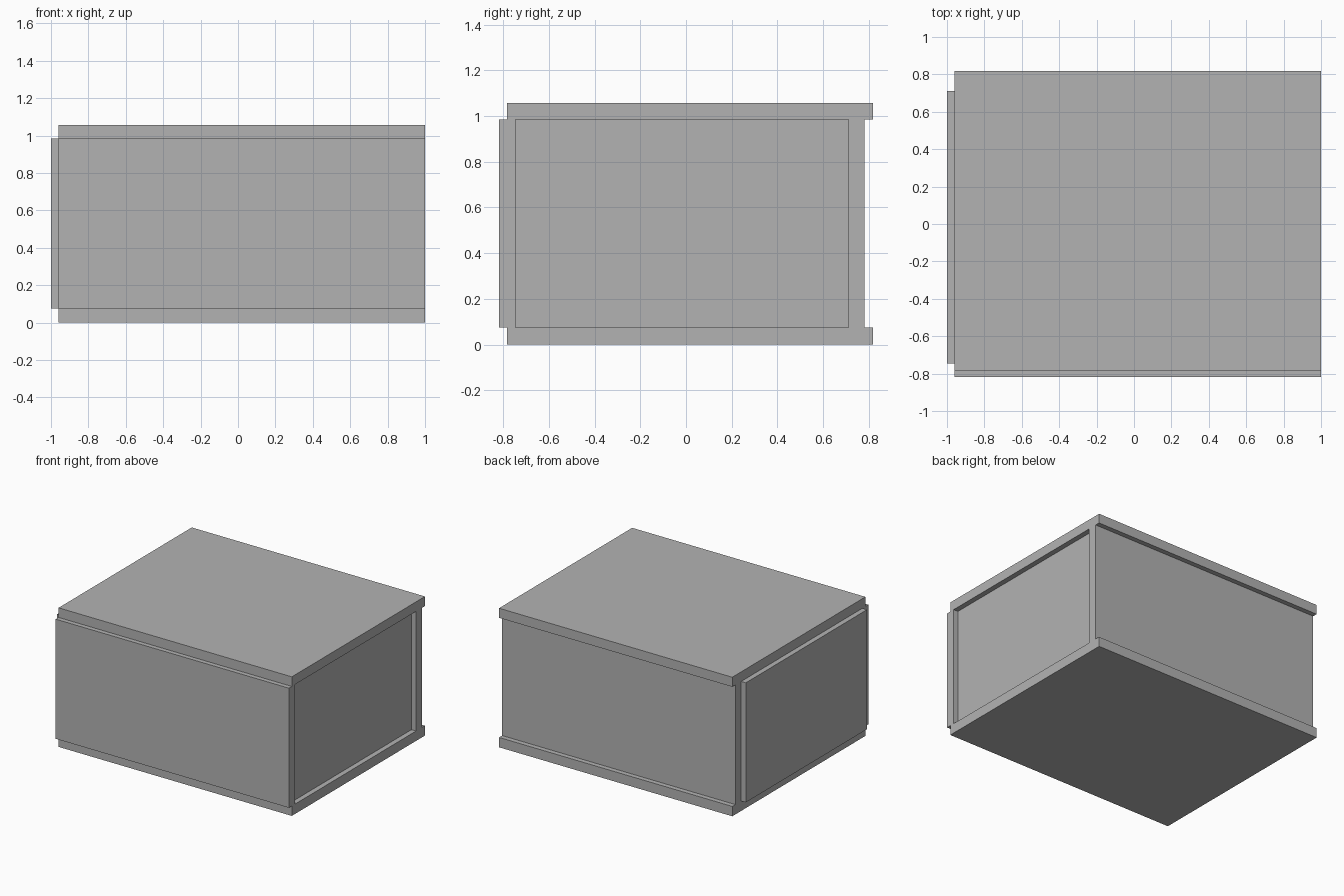
import bpy

if "Cube" in bpy.data.objects:
    bpy.data.objects.remove(bpy.data.objects["Cube"])

grey = bpy.data.materials.new("plain grey")
grey.diffuse_color = (0.45, 0.45, 0.45, 1)
grey.use_nodes = True
grey.node_tree.nodes["Principled BSDF"].inputs["Base Color"].default_value = grey.diffuse_color


def panel(name, x, y, z):
    """Flat rectangular board spanning the given ranges."""
    bpy.ops.mesh.primitive_cube_add(
        size=1, location=[(a + b) / 2 for a, b in (x, y, z)])
    board = bpy.context.object
    board.name = name
    board.scale = [b - a for a, b in (x, y, z)]
    bpy.ops.object.transform_apply(location=False, rotation=False, scale=True)
    board.data.materials.append(grey)


full_x = (-0.961, 1.0)
deep_y = (-0.782, 0.817)
wall_z = (0.075, 0.984)
side_y = (-0.746, 0.71)

# Top and bottom boards
panel("bottom_board", full_x, deep_y, (0, 0.075))
panel("top_board", full_x, deep_y, (0.984, 1.057))

# Front board stands proud, back board sits recessed
panel("front_board", full_x, (-0.817, -0.746), wall_z)
panel("back_board", full_x, (0.71, 0.78), wall_z)

# Left board stands proud, right board sits recessed
panel("left_board", (-1.0, -0.927), side_y, wall_z)
panel("right_board", (0.89, 0.961), side_y, wall_z)
